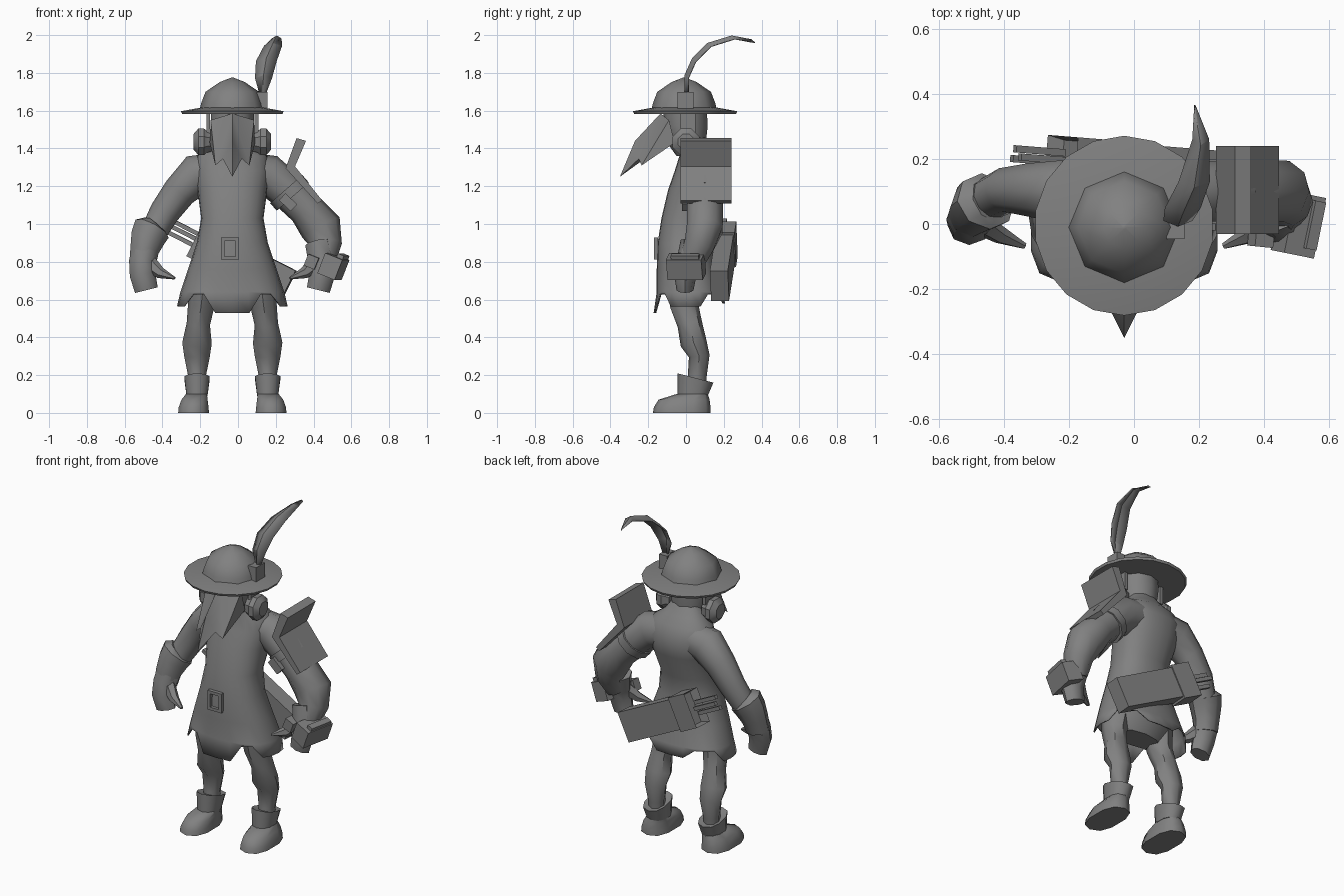
import bpy, bmesh, math
from mathutils import Vector, Matrix

C = -0.03  # x of the body's mirror plane
grey = bpy.data.materials.new("plain grey")
grey.diffuse_color = (0.22, 0.22, 0.22, 1)


def finish(name, bm, angle=40, recalc=True):
    if recalc:
        bmesh.ops.recalc_face_normals(bm, faces=bm.faces)
    me = bpy.data.meshes.new(name)
    bm.to_mesh(me)
    bm.free()
    ob = bpy.data.objects.new(name, me)
    bpy.context.collection.objects.link(ob)
    me.materials.append(grey)
    bpy.ops.object.select_all(action='DESELECT')
    ob.select_set(True)
    bpy.context.view_layer.objects.active = ob
    bpy.ops.object.shade_smooth_by_angle(angle=math.radians(angle))
    return ob


def loft(name, rings, cap_start=True, cap_end=True, angle=40):
    bm = bmesh.new()
    vs = [[bm.verts.new(p) for p in r] for r in rings]
    n = len(vs[0])
    for a, b in zip(vs, vs[1:]):
        for i in range(n):
            j = (i + 1) % n
            bm.faces.new((a[i], a[j], b[j], b[i]))
    if cap_start:
        bm.faces.new(vs[0][::-1])
    if cap_end:
        bm.faces.new(vs[-1])
    return finish(name, bm, angle)


def tube(name, path, n=8, angle=45):
    """path rows: x, y, z, half width, half depth"""
    pts = [Vector(p[:3]) for p in path]
    rings = []
    for k, p in enumerate(path):
        t = (pts[min(k + 1, len(pts) - 1)] - pts[max(k - 1, 0)]).normalized()
        u = t.cross(Vector((0, 1, 0))).normalized()
        v = u.cross(t)
        rings.append([pts[k] + u * p[3] * math.cos(a) + v * p[4] * math.sin(a)
                      for a in (2 * math.pi * i / n for i in range(n))])
    return loft(name, rings, angle=angle)


def flat_ring(z, rx, y0, y1, n, power=1.0, x=C, start=0.0):
    out = []
    for i in range(n):
        a = 2 * math.pi * i / n + start
        s, c = math.sin(a), -math.cos(a)
        s, c = (math.copysign(abs(q) ** power, q) for q in (s, c))
        out.append(Vector((x + rx * s, (y0 + y1) / 2 + (y1 - y0) / 2 * c, z)))
    return out


def box(name, loc, size, ry=0.0, rz=0.0, inset=False):
    bm = bmesh.new()
    bmesh.ops.create_cube(bm, size=1)
    bmesh.ops.scale(bm, vec=size, verts=bm.verts)
    if inset:  # sunken opening on the -x end
        bm.normal_update()
        f = [f for f in bm.faces if f.normal.x < -0.9]
        bmesh.ops.inset_region(bm, faces=f, thickness=0.02)
        bmesh.ops.translate(bm, vec=(0.06, 0, 0), verts=f[0].verts)
    m = Matrix.Translation(loc) @ Matrix.Rotation(rz, 4, 'Z') @ Matrix.Rotation(ry, 4, 'Y')
    bmesh.ops.transform(bm, matrix=m, verts=bm.verts)
    return finish(name, bm, 30, recalc=False)


def extrude_y(name, outline, y0, y1):
    return loft(name, [[Vector((x, y, z)) for x, z in outline] for y in (y0, y1)], angle=20)


# hat: brim, crown, feather holder
loft("hat_brim", [flat_ring(z, r, -0.005 - r, r - 0.005, 18) for z, r in
                  ((1.583, 0.12), (1.583, 0.27), (1.597, 0.276), (1.617, 0.165))], angle=30)
loft("hat_crown", [flat_ring(z, r, -0.01 - r, r - 0.01, 8) for z, r in
                   ((1.60, 0.174), (1.64, 0.165), (1.70, 0.142), (1.752, 0.065), (1.775, 0.006))], angle=50)
box("feather_holder", (0.128, -0.003, 1.655), (0.055, 0.085, 0.09))

# feather: three-point rows with a raised quill
bm = bmesh.new()
rows = [(0.13, 0.0, 1.68, 0.012), (0.135, 0.0, 1.78, 0.045), (0.15, 0.04, 1.87, 0.055),
        (0.185, 0.12, 1.95, 0.048), (0.205, 0.25, 1.99, 0.026), (0.187, 0.355, 1.97, 0.002)]
prev = None
for x, y, z, w in rows:
    row = [bm.verts.new(p) for p in ((x - w, y + 0.01, z - 0.008), (x, y - 0.008, z + 0.008),
                                     (x + w, y + 0.01, z - 0.008))]
    if prev:
        for i in (0, 1):
            bm.faces.new((prev[i], prev[i + 1], row[i + 1], row[i]))
    prev = row
feather = finish("feather", bm, 25)
sol = feather.modifiers.new("thickness", 'SOLIDIFY')
sol.thickness = 0.006

# head and neck
loft("head", [flat_ring(z, rx, y0, y1, 10) for z, rx, y0, y1 in
              ((1.36, 0.09, -0.05, 0.10), (1.43, 0.105, -0.10, 0.105),
               (1.52, 0.12, -0.12, 0.115), (1.60, 0.12, -0.12, 0.11))])

# beaked face mask, one half mirrored
bm = bmesh.new()
P = {'r0': (0, -0.135, 1.585), 'r1': (0, -0.27, 1.44), 't': (0, -0.35, 1.25),
     's0': (0.115, -0.09, 1.55), 's1': (0.12, -0.06, 1.43), 'p': (0.09, -0.235, 1.31),
     'n': (0.05, -0.25, 1.345), 'u': (0, -0.13, 1.41)}
for s in (1, -1):
    v = {k: bm.verts.new((C + s * p[0], p[1], p[2])) for k, p in P.items()}
    for f in ("r0 s0 p", "s0 s1 p", "r0 p n", "r0 n r1", "r1 n t", "t n u", "n p u", "p s1 u"):
        bm.faces.new([v[k] for k in f.split()])
bmesh.ops.remove_doubles(bm, verts=bm.verts, dist=0.0005)
finish("beak_mask", bm, 20)

# coat: flared body with a stepped hem
N = 24
body = [(1.46, 0.085, -0.03, 0.10), (1.405, 0.12, -0.035, 0.14), (1.36, 0.185, -0.035, 0.18),
        (1.28, 0.20, -0.06, 0.215), (1.18, 0.185, -0.095, 0.205), (1.03, 0.165, -0.13, 0.145),
        (0.90, 0.188, -0.15, 0.135), (0.76, 0.235, -0.155, 0.165), (0.64, 0.275, -0.155, 0.195)]
rings = [flat_ring(z, rx, y0, y1, N, 0.88) for z, rx, y0, y1 in body]
hem = flat_ring(0.63, 0.28, -0.16, 0.20, N, 0.88)
for i, p in enumerate(hem):
    d = min(i, N - i)  # steps away from the front centre
    low = 0.53 if d <= 1 else 0.565 if 4 <= d <= 7 else 0.58 if d >= 11 else 0.63
    k = 1 + (0.63 - low) * 0.7
    p.x, p.y, p.z = C + (p.x - C) * k, p.y * k, low
coat = loft("coat", rings + [hem], cap_end=False, angle=50)
sol = coat.modifiers.new("cloth", 'SOLIDIFY')
sol.thickness = 0.008
# hips closing the coat from inside
loft("hips", [flat_ring(z, rx, y0, y1, 10) for z, rx, y0, y1 in
              ((0.58, 0.15, -0.08, 0.07), (0.66, 0.22, -0.10, 0.11), (0.80, 0.19, -0.11, 0.11))])

# belt buckle as a frame
for nm, x, z, w, h in (("top", -0.043, 0.92, 0.095, 0.018), ("bottom", -0.043, 0.82, 0.095, 0.018),
                       ("left", -0.081, 0.87, 0.018, 0.115), ("right", -0.004, 0.87, 0.018, 0.115)):
    box("buckle_" + nm, (x, -0.158, z), (w, 0.022, h))

for s, side in ((-1, "right"), (1, "left")):
    X = lambda d: C + s * d
    # ear cups and their straps
    rings = []
    for d, r in ((0.11, 0.055), (0.135, 0.062), (0.15, 0.076), (0.18, 0.076), (0.205, 0.045)):
        rings.append([Vector((X(d), r * math.cos(a), 1.435 + r * math.sin(a)))
                      for a in (math.pi * (i + 0.5) / 4 for i in range(8))])
    loft(side + "_ear_cup", rings, angle=30)
    box(side + "_ear_strap", (X(0.128), 0.01, 1.535), (0.02, 0.08, 0.12))
    # legs
    tube(side + "_leg", [(X(d), y, z, a, b) for d, y, z, a, b in
         ((0.15, -0.01, 0.70, 0.085, 0.09), (0.165, -0.01, 0.57, 0.07, 0.075),
          (0.18, 0.02, 0.47, 0.062, 0.066), (0.187, 0.04, 0.37, 0.078, 0.07),
          (0.187, 0.07, 0.30, 0.068, 0.055), (0.187, 0.06, 0.20, 0.048, 0.05),
          (0.187, 0.055, 0.12, 0.045, 0.05))])
    # boots: foot and flared cuff
    loft(side + "_boot", [flat_ring(z, rx, y0, y1, 10, 0.8, X(d)) for d, z, rx, y0, y1 in
         ((0.205, 0.0, 0.085, -0.175, 0.13), (0.205, 0.03, 0.082, -0.17, 0.13),
          (0.20, 0.07, 0.072, -0.145, 0.125), (0.19, 0.10, 0.058, -0.05, 0.115))], angle=50)
    cuff = [flat_ring(z, rx, y0, y1, 10, 0.85, X(0.187)) for z, rx, y0, y1 in
            ((0.09, 0.058, -0.045, 0.115), (0.19, 0.07, -0.045, 0.145), (0.18, 0.05, -0.02, 0.11))]
    for p in cuff[1] + cuff[2]:
        p.z -= (p.y - 0.03) * 0.26
    loft(side + "_boot_cuff", cuff, angle=45)
    # hands with thumb
    tube(side + "_hand", [(X(d), y, z, a, b) for d, y, z, a, b in
         ((0.455, 0.04, 0.90, 0.07, 0.07), (0.475, 0.015, 0.80, 0.072, 0.065),
          (0.475, -0.005, 0.73, 0.068, 0.06), (0.455, -0.005, 0.65, 0.062, 0.045))])
    tube(side + "_thumb", [(X(d), y, z, a, b) for d, y, z, a, b in
         ((0.44, 0.0, 0.79, 0.045, 0.035), (0.38, -0.035, 0.74, 0.03, 0.028),
          (0.305, -0.068, 0.713, 0.007, 0.01))], n=6)

# sleeve and gauntlet of the right arm
tube("right_sleeve", [(-0.10, 0.09, 1.28, 0.10, 0.10), (-0.22, 0.10, 1.26, 0.11, 0.10),
                      (-0.31, 0.105, 1.17, 0.09, 0.085), (-0.39, 0.105, 1.06, 0.08, 0.07),
                      (-0.45, 0.075, 0.95, 0.07, 0.065)], n=10)
tube("right_gauntlet", [(-0.445, 0.075, 0.985, 0.07, 0.07), (-0.455, 0.07, 0.975, 0.1, 0.09),
                        (-0.475, 0.055, 0.93, 0.093, 0.085), (-0.495, 0.035, 0.86, 0.076, 0.075),
                        (-0.505, 0.02, 0.79, 0.07, 0.065)])
# thicker left sleeve
tube("left_sleeve", [(0.04, 0.09, 1.28, 0.10, 0.10), (0.16, 0.10, 1.26, 0.11, 0.10),
                     (0.27, 0.10, 1.17, 0.10, 0.095), (0.36, 0.10, 1.08, 0.095, 0.10),
                     (0.44, 0.10, 0.98, 0.112, 0.10), (0.465, 0.07, 0.89, 0.085, 0.085),
                     (0.45, 0.03, 0.80, 0.065, 0.07)], n=10)

# left arm gear: wrist device, bent shoulder plate, arm strap
box("wrist_device", (0.505, 0.0, 0.775), (0.10, 0.19, 0.115), 0.38, -0.2)
box("wrist_device_plate", (0.535, 0.0, 0.775), (0.035, 0.15, 0.135), 0.38, -0.2)
box("wrist_clasp", (0.39, -0.045, 0.80), (0.06, 0.05, 0.065), 0.38, -0.1)
extrude_y("shoulder_plate", [(0.31, 1.455), (0.36, 1.44), (0.302, 1.305), (0.445, 1.125),
                             (0.422, 1.108), (0.252, 1.295)], -0.03, 0.24)
tube("arm_strap", [(0.255, 0.10, 1.185, 0.113, 0.105), (0.29, 0.10, 1.145, 0.113, 0.105)], n=10)
box("strap_buckle", (0.265, -0.005, 1.115), (0.085, 0.03, 0.05), 0.75)

# quiver slung across the back, with collar and bolts
tilt, yaw = 0.47, -0.08
box("quiver", (0.045, 0.195, 0.785), (0.50, 0.095, 0.18), tilt, yaw)
box("quiver_collar", (-0.165, 0.208, 0.892), (0.13, 0.115, 0.205), tilt, yaw, inset=True)
for k, (x, y, z) in enumerate(((-0.275, 0.20, 0.98), (-0.29, 0.225, 0.955), (-0.30, 0.195, 0.92))):
    box("bolt_%d" % (k + 1), (x, y, z), (0.17, 0.022, 0.022), tilt, yaw)
